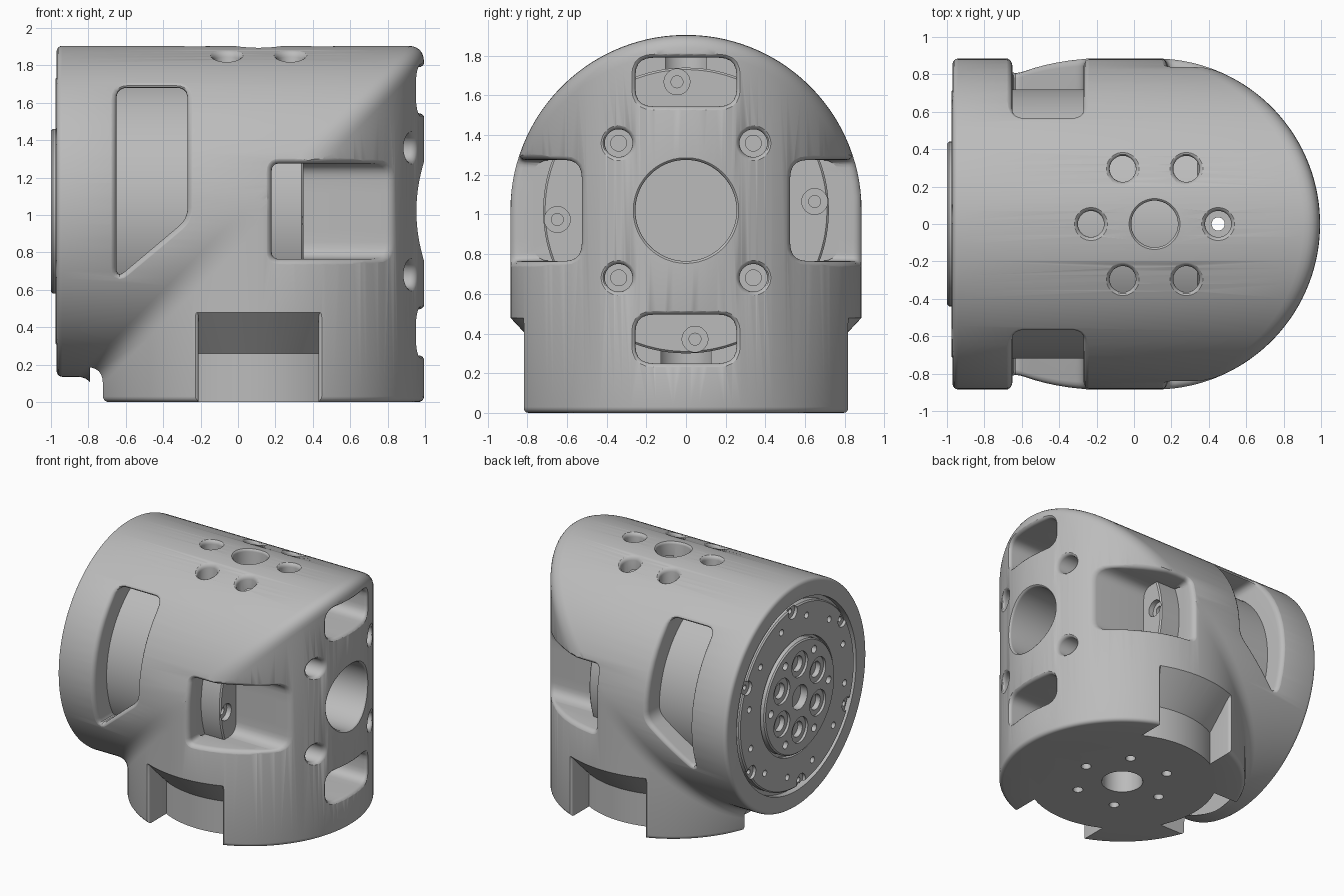
import bpy, bmesh
from math import sin, cos, pi, sqrt, radians, hypot, ceil
from mathutils import Vector

if "Cube" in bpy.data.objects:
    bpy.data.objects.remove(bpy.data.objects["Cube"])

R, CX, CZ = 0.885, 0.11, 1.02      # tube radius, upright axis x, level axis z
SEG = 128

grey = bpy.data.materials.new("plain grey")
grey.use_nodes = True
grey.diffuse_color = (0.5, 0.5, 0.5, 1)
grey.node_tree.nodes["Principled BSDF"].inputs["Base Color"].default_value = (0.5, 0.5, 0.5, 1)


def skin(name, rings):
    """Closed solid through a list of equal rings of points."""
    bm = bmesh.new()
    loops = [[bm.verts.new(p) for p in ring] for ring in rings]
    n = len(loops[0])
    for a, b in zip(loops, loops[1:]):
        for i in range(n):
            j = (i + 1) % n
            bm.faces.new((a[i], a[j], b[j], b[i]))
    bm.faces.new(loops[0])
    bm.faces.new(loops[-1])
    bmesh.ops.recalc_face_normals(bm, faces=bm.faces)
    mesh = bpy.data.meshes.new(name)
    bm.to_mesh(mesh)
    bm.free()
    ob = bpy.data.objects.new(name, mesh)
    bpy.context.collection.objects.link(ob)
    return ob


def angles(n=SEG):
    return [2 * pi * (i + 0.5) / n for i in range(n)]


def lathe_x(name, profile, n=SEG):
    return skin(name, [[(x, r * cos(t), CZ + r * sin(t)) for t in angles(n)] for x, r in profile])


def lathe_z(name, profile, n=SEG):
    return skin(name, [[(CX + r * cos(t), r * sin(t), z) for t in angles(n)] for z, r in profile])


def circle(u, v, r, n=32):
    return [Vector((u + r * cos(t), v + r * sin(t))) for t in angles(n)]


def rounded(corners, r, step=0.08):
    """Anticlockwise outline with rounded corners and subdivided edges."""
    pts, n = [], len(corners)
    cs = [Vector(c) for c in corners]
    for i, c in enumerate(cs):
        d1, d2 = (cs[i - 1] - c).normalized(), (cs[(i + 1) % n] - c).normalized()
        a, b = c + d1 * r, c + d2 * r
        for k in range(6):
            t = k / 5
            pts.append(a * (1 - t) ** 2 + c * 2 * t * (1 - t) + b * t * t)
    out = []
    for i, p in enumerate(pts):
        q = pts[(i + 1) % len(pts)]
        m = max(1, ceil((q - p).length / step))
        out += [p.lerp(q, k / m) for k in range(m)]
    return out


def rect(u0, u1, v0, v1, r):
    return rounded([(u0, v0), (u1, v0), (u1, v1), (u0, v1)], r)


def cutter(pts, place, floor, surf=None, lip=0.0, top=1.3):
    """Prism along the cutting direction, flaring softly where it meets the surface."""
    def grown(d):
        res = []
        for i, p in enumerate(pts):
            t = (pts[(i + 1) % len(pts)] - pts[i - 1]).normalized()
            res.append(p + Vector((t.y, -t.x)) * d)
        return res
    rings = [[place(p.x, p.y, floor) for p in pts]]
    if surf:
        for k in range(5):
            a = k * pi / 8
            rings.append([place(p.x, p.y, surf(p.x, p.y) - lip + lip * sin(a) + 0.003 * k / 4)
                          for p in grown(lip * (1 - cos(a)))])
    rings.append([place(p.x, p.y, top) for p in grown(lip)])
    return skin("cutter", rings)


def cut(ob, tools):
    """Subtract every tool, bake the result and drop the tools."""
    for tool in tools:
        tool.hide_render = True
        m = ob.modifiers.new("cut", 'BOOLEAN')
        m.operation, m.solver, m.object = 'DIFFERENCE', 'EXACT', tool
    bpy.context.view_layer.update()
    mesh = bpy.data.meshes.new_from_object(ob.evaluated_get(bpy.context.evaluated_depsgraph_get()))
    ob.modifiers.clear()
    ob.data = mesh
    for tool in tools:
        bpy.data.objects.remove(tool)


def finish(ob):
    ob.data.materials.clear()
    ob.data.materials.append(grey)
    bpy.ops.object.select_all(action='DESELECT')
    ob.select_set(True)
    bpy.context.view_layer.objects.active = ob
    bpy.ops.object.shade_smooth_by_angle(angle=radians(32))


# Cutting directions: from +x, -x, above, below and the two sides
def from_right(u, v, h): return (h, u, v)
def from_left(u, v, h): return (-h, u, v)
def from_top(u, v, h): return (u, v, h)
def from_below(u, v, h): return (u, v, -h)
def from_side(s): return lambda u, v, h: (u, s * h, v)


# Surface heights seen along those directions
def half(d): return sqrt(max(R * R - d * d, 0.01))
def right_surf(u, v): return CX + half(u)
def top_surf(u, v): return CZ + half(v)
def base_surf(u, v): return 0.0
def side_surf(u, v):
    return max(0.68, half(v - CZ) if v - CZ > u - CX else half(u - CX))


# Elbow housing: level tube mitred into an upright tube, with softened joint and rims
rings, rim, d = [], 0.03, 0.09
for k in range(5):
    a = k * pi / 8
    x, r = -0.97 + rim * (1 - cos(a)), R - rim + rim * sin(a)
    rings.append([(x, r * cos(t), CZ + r * sin(t)) for t in angles()])
for k in range(7):
    q = k / 6
    rings.append([(CX + R * sin(t) - d * (1 - q) ** 2, R * cos(t), CZ + R * sin(t) - d * q * q)
                  for t in angles()])
for k in range(5):
    a = k * pi / 8
    z, r = rim * (1 - sin(a)), R - rim + rim * cos(a)
    rings.append([(CX + r * sin(t), r * cos(t), z) for t in angles()])
housing = skin("elbow_housing", rings)

tools = [lathe_x("cutter", [(-1.2, 0.75), (-0.92, 0.75)])]

# Top access holes above matching bolt holes in the base
tools.append(cutter(circle(CX, 0, 0.125), from_top, 1.2, top_surf, 0.02, 2.2))
tools.append(cutter(circle(CX, 0, 0.145), from_below, -0.5, base_surf, 0.01))
for k in range(6):
    t = k * pi / 3
    u, v = CX + 0.34 * cos(t), 0.34 * sin(t)
    tools.append(cutter(circle(u, v, 0.07), from_top, 0.12 if k == 0 else 1.2, top_surf, 0.03, 2.2))
    tools.append(cutter(circle(u, v, 0.035), from_below, -0.4, base_surf, 0.005))

# Round face: large bore, four bolt holes, four pockets around the bore
tools.append(cutter(circle(0, CZ, 0.255, 64), from_right, 0.3, right_surf, 0.02))
for k in range(4):
    t = k * pi / 2
    u, v = 0.48 * cos(t + pi / 4), CZ + 0.48 * sin(t + pi / 4)
    tools.append(cutter(circle(u, v, 0.07), from_right, 0.6, right_surf, 0.03))
    tools.append(cutter(circle(u, v, 0.04), from_right, 0.3, top=0.7))
    pocket = [Vector((p.x * cos(t) - p.y * sin(t), CZ + p.x * sin(t) + p.y * cos(t)))
              for p in rect(-0.255, 0.255, 0.525, 0.77, 0.09)]
    tools.append(cutter(pocket, from_right, 0.18, right_surf, 0.03))

# Side openings, slanted slots and base notches, both sides alike
notch_core = [(-0.5, 0.68), (0.26, 0.68), (0.49, 0.895), (0.9, 1.3)]
slot = rounded([(-0.65, 0.66), (-0.27, 0.98), (-0.27, 1.68), (-0.65, 1.68)], 0.06)
notches = []
for s in (-1, 1):
    side = from_side(s)
    tools.append(cutter(rect(0.18, 1.2, 0.765, 1.275, 0.04), side, 0.62, side_surf, 0.04))
    tools.append(cutter(slot, side, 0.25, lambda u, v: half(v - CZ), 0.04))
    notches.append(cutter(rect(-0.21, 0.43, -0.1, 0.49, 0.04), side, 0.35,
                          lambda u, v: half(u - CX), 0.03))
notches.append(cutter(rect(-0.3, 0.3, -0.1, 0.28, 0.06), from_left, 0.2, top=0.79))
for n in notches:
    cut(n, [lathe_z("cutter", notch_core)])
cut(housing, tools + notches)
finish(housing)

# Drive core: fills the slots from behind and carries the flange on the left end
core = lathe_x("drive_core", [(-0.94, 0.46), (-0.975, 0.46), (-0.975, 0.71), (-0.965, 0.72),
                              (0.34, 0.72), (0.35, 0.71)])
tools = []
for k in range(4):
    t = k * pi / 2 + radians(4)
    u, v = 0.65 * cos(t), CZ + 0.65 * sin(t)
    tools.append(cutter(circle(u, v, 0.065), from_right, 0.31))
    tools.append(cutter(circle(u, v, 0.03), from_right, 0.2))
for k in range(12):
    t = k * pi / 6 + 0.2
    tools.append(cutter(circle(0.61 * cos(t), CZ + 0.61 * sin(t), 0.025, 16), from_left, 0.9))
for k in range(6):
    t = k * pi / 3 + 0.45
    u, v = 0.69 * cos(t), CZ + 0.69 * sin(t)
    tools.append(cutter(circle(u, v, 0.055, 24), from_left, 0.95))
    tools.append(cutter(circle(u, v, 0.02, 16), from_left, 0.9))
cut(core, tools)
finish(core)

# Output hub: raised disc with a centre bore, ringed recesses and small bolt holes
hub = lathe_x("output_hub", [(-0.9, 0.44), (-0.99, 0.44), (-1.0, 0.43)])
tools = [cutter(circle(0, CZ, 0.095), from_left, 0.92)]
for k in range(6):
    t = k * pi / 3 + pi / 6
    u, v = 0.26 * cos(t), CZ + 0.26 * sin(t)
    tools.append(cutter(circle(u, v, 0.1), from_left, 0.98))
    tools.append(cutter(circle(u, v, 0.06), from_left, 0.92))
    t += pi / 6
    tools.append(cutter(circle(0.36 * cos(t), CZ + 0.36 * sin(t), 0.03, 16), from_left, 0.94))
cut(hub, tools)
finish(hub)
